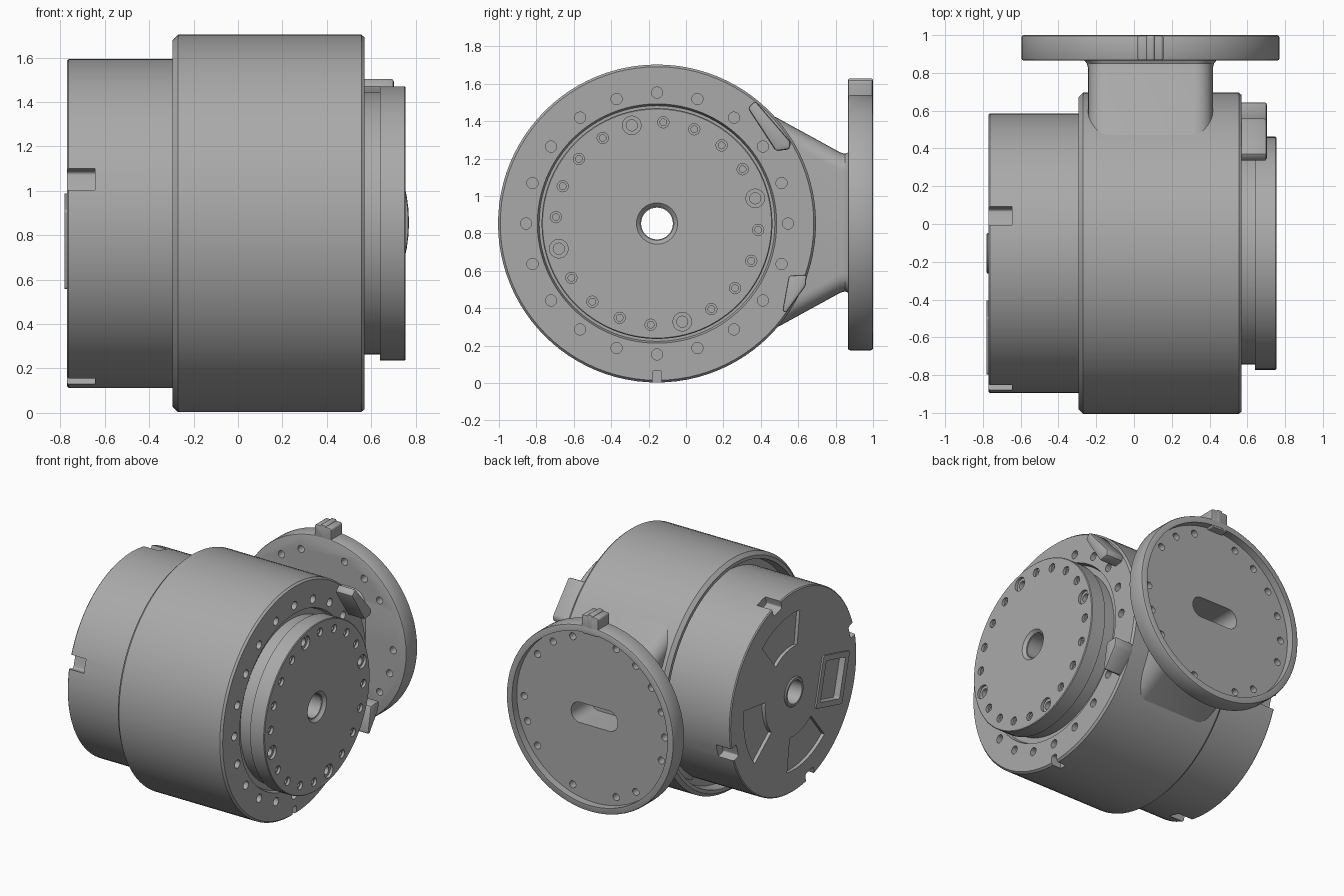
import bpy, bmesh, math
from mathutils import Matrix, Vector

if "Cube" in bpy.data.objects:
    bpy.data.objects.remove(bpy.data.objects["Cube"])

steel = bpy.data.materials.new("machined_grey")
steel.use_nodes = True
GREY = (0.4, 0.4, 0.4, 1)
steel.diffuse_color = GREY
steel.node_tree.nodes["Principled BSDF"].inputs["Base Color"].default_value = GREY

AY, AZ = -0.155, 0.853        # main axis, parallel to x
FX, FZ = 0.087, 0.858         # flange axis, parallel to y
MAIN = Matrix(((0, 0, 1, 0), (1, 0, 0, AY), (0, 1, 0, AZ), (0, 0, 0, 1)))
SIDE = Matrix(((-1, 0, 0, FX), (0, 0, 1, 0), (0, 1, 0, FZ), (0, 0, 0, 1)))


def finish(name, bm, frame, cutter=False):
    """Turn local geometry (local z = part axis) into an object."""
    bm.transform(frame)
    bmesh.ops.recalc_face_normals(bm, faces=bm.faces)
    mesh = bpy.data.meshes.new(name)
    bm.to_mesh(mesh)
    bm.free()
    ob = bpy.data.objects.new(name, mesh)
    bpy.context.collection.objects.link(ob)
    mesh.materials.append(steel)
    if cutter:
        ob.hide_render = True
        ob.hide_viewport = True
    return ob


def lathe(name, profile, frame, n=72):
    """Closed (height, radius) profile spun round the part axis."""
    bm = bmesh.new()
    rings = []
    for i in range(n):
        a = math.tau * i / n
        rings.append([bm.verts.new((r * math.cos(a), r * math.sin(a), h)) for h, r in profile])
    for i in range(n):
        a, b = rings[i], rings[(i + 1) % n]
        for j in range(len(profile)):
            k = (j + 1) % len(profile)
            bm.faces.new((a[j], a[k], b[k], b[j]))
    return finish(name, bm, frame)


def add_prism(bm, pts, low, high, top=1.0):
    """Prism over a 2D outline from low to high along the part axis."""
    a = [bm.verts.new((u, v, low)) for u, v in pts]
    b = [bm.verts.new((u * top, v * top, high)) for u, v in pts]
    bm.faces.new(a[::-1])
    bm.faces.new(b)
    for i in range(len(pts)):
        k = (i + 1) % len(pts)
        bm.faces.new((a[i], a[k], b[k], b[i]))


def circle(u, v, r, n=16):
    return [(u + r * math.cos(math.tau * i / n), v + r * math.sin(math.tau * i / n)) for i in range(n)]


def polar(r, deg):
    return r * math.cos(math.radians(deg)), r * math.sin(math.radians(deg))


def rounded(w, h, r, n=6):
    """Rounded rectangle with half sizes w, h."""
    pts = []
    for q, (sx, sy) in enumerate(((1, 1), (-1, 1), (-1, -1), (1, -1))):
        for i in range(n + 1):
            du, dv = polar(r, 90 * (q + i / n))
            pts.append((sx * (w - r) + du, sy * (h - r) + dv))
    return pts


def turned(pts, deg, du=0, dv=0):
    c, s = polar(1, deg)
    return [(u * c - v * s + du, u * s + v * c + dv) for u, v in pts]


def sector(r0, r1, mid, half, n=8):
    steps = [mid - half + 2 * half * i / n for i in range(n + 1)]
    return [polar(r1, a) for a in steps] + [polar(r0, a) for a in reversed(steps)]


def cut(targets, name, outlines, low, high, frame):
    bm = bmesh.new()
    for pts in outlines:
        add_prism(bm, pts, low, high)
    tool = finish(name, bm, frame, True)
    for ob in targets:
        mod = ob.modifiers.new(name, 'BOOLEAN')
        mod.operation, mod.solver, mod.object = 'DIFFERENCE', 'EXACT', tool


def plate(name, pts, low, high, frame, bevel=0.0):
    bm = bmesh.new()
    add_prism(bm, pts, low, high)
    ob = finish(name, bm, frame)
    if bevel:
        mod = ob.modifiers.new("soft_edges", 'BEVEL')
        mod.width, mod.segments, mod.limit_method = bevel, 2, 'ANGLE'
    return ob


# Main housing with recessed front seat and rear groove
housing = lathe("housing", [(-0.295, 0.825), (-0.27, 0.85), (0.555, 0.85), (0.57, 0.838),
                            (0.57, 0.64), (0.54, 0.63), (0.54, 0.45), (-0.22, 0.45),
                            (-0.22, 0.79), (-0.295, 0.80)], MAIN, 96)
cut([housing], "housing_hole_cutter", [circle(*polar(0.70, 18 * i), 0.03) for i in range(20)],
    0.50, 0.60, MAIN)
cut([housing], "housing_notch_cutter", [turned(rounded(0.025, 0.06, 0.015), 0, 0, -0.845)],
    0.49, 0.60, MAIN)

# Rear motor cover
rear = lathe("rear_cover", [(-0.77, 0.09), (-0.77, 0.733), (-0.763, 0.74), (-0.2, 0.74),
                            (-0.2, 0.09)], MAIN)
SKEW = -15.6
cut([rear], "rear_notch_cutter",
    [turned(rounded(0.06, 0.05, 0.015), SKEW + 90 * i, *polar(0.74, SKEW + 90 * i)) for i in range(4)],
    -0.80, -0.645, MAIN)
cut([rear], "rear_pocket_cutter", [sector(0.33, 0.58, SKEW + 90 * i, 23) for i in (-1, 0, 1)],
    -0.80, -0.745, MAIN)
lathe("rear_hub_ring", [(-0.782, 0.085), (-0.782, 0.1), (-0.775, 0.108), (-0.76, 0.108),
                        (-0.76, 0.085)], MAIN, 32)

# Framed rear window
WIN = (14.4, -0.445, -0.08)
window = plate("rear_window_frame", turned(rounded(0.158, 0.185, 0.015), *WIN), -0.782, -0.76, MAIN)
cut([window, rear], "rear_window_cutter", [turned(rounded(0.115, 0.145, 0.01), *WIN)],
    -0.80, -0.735, MAIN)

# Output disc on a narrower neck, with stepped screw holes
disc = lathe("output_disc", [(0.50, 0.09), (0.50, 0.59), (0.64, 0.59), (0.64, 0.617),
                             (0.75, 0.617), (0.755, 0.612), (0.755, 0.11), (0.735, 0.09)], MAIN, 96)
big = [14.4 + 90 * i for i in range(4)]
small = [14.4 + 18 * i for i in range(20) if i % 5]
for tag, angles, radius in (("large", big, 0.05), ("small", small, 0.03)):
    cut([disc], tag + "_counterbore", [circle(*polar(0.542, a), radius) for a in angles],
        0.735, 0.80, MAIN)
    cut([disc], tag + "_screw_hole", [circle(*polar(0.542, a), radius * 0.6) for a in angles],
        0.68, 0.78, MAIN)
lathe("centre_tube", [(-0.765, 0.085), (-0.765, 0.1), (0.73, 0.1), (0.73, 0.085)], MAIN, 32)

# Stop blocks on the housing face
stops = {"upper_stop": [(0.33, 1.47), (0.37, 1.51), (0.56, 1.29), (0.555, 1.25), (0.48, 1.24)],
         "lower_stop": [(0.55, 0.575), (0.645, 0.58), (0.64, 0.52), (0.535, 0.375), (0.515, 0.385)]}
for name, pts in stops.items():
    plate(name, [(y - AY, z - AZ) for y, z in pts], 0.55, 0.703, MAIN, 0.014)

# Tapered neck that joins the housing to the flange
bm = bmesh.new()
loops = []
for y, w, h in ((0.25, 0.33, 0.69), (0.825, 0.33, 0.375), (0.85, 0.337, 0.368), (0.88, 0.36, 0.38)):
    loops.append([bm.verts.new((u, v, y)) for u, v in rounded(w, h, 0.1)])
for a, b in zip(loops, loops[1:]):
    for i in range(len(a)):
        k = (i + 1) % len(a)
        bm.faces.new((a[i], a[k], b[k], b[i]))
bm.faces.new(loops[0])
bm.faces.new(loops[-1])
neck = finish("neck", bm, SIDE)

# Side flange: dished disc with rim, holes and cable slot
bm = bmesh.new()
add_prism(bm, circle(0, 0, 0.683, 72), 0.865, 1.0)
flange = finish("flange", bm, SIDE)
mod = flange.modifiers.new("edge", 'BEVEL')
mod.width, mod.segments, mod.limit_method = 0.012, 2, 'ANGLE'
cut([flange], "flange_dish_cutter", [circle(0, 0, 0.635, 72)], 0.945, 1.05, SIDE)
cut([flange], "flange_hole_cutter",
    [circle(*polar(0.575, 18 * i), 0.026) for i in range(20) if i not in (5, 9, 13, 15, 18)],
    0.80, 1.05, SIDE)
cut([flange, neck], "slot_cutter", [rounded(0.19, 0.075, 0.07)], 0.72, 1.05, SIDE)

# Locating tab on top of the flange
plate("flange_tab", turned(rounded(0.068, 0.07, 0.015), 0, 0, 0.69), 0.867, 0.998, SIDE, 0.008)
plate("flange_tab_rib", turned(rounded(0.022, 0.06, 0.012), 0, 0, 0.71), 0.867, 0.999, SIDE, 0.006)

# Smooth shading with crisp edges
bpy.context.view_layer.update()
bpy.ops.object.select_all(action='DESELECT')
for ob in list(bpy.context.collection.objects):
    if ob.type != 'MESH' or ob.hide_render:
        continue
    bpy.context.view_layer.objects.active = ob
    ob.select_set(True)
    for mod in list(ob.modifiers):
        bpy.ops.object.modifier_apply(modifier=mod.name)
    bpy.ops.object.shade_smooth_by_angle(angle=math.radians(30))
    ob.select_set(False)
